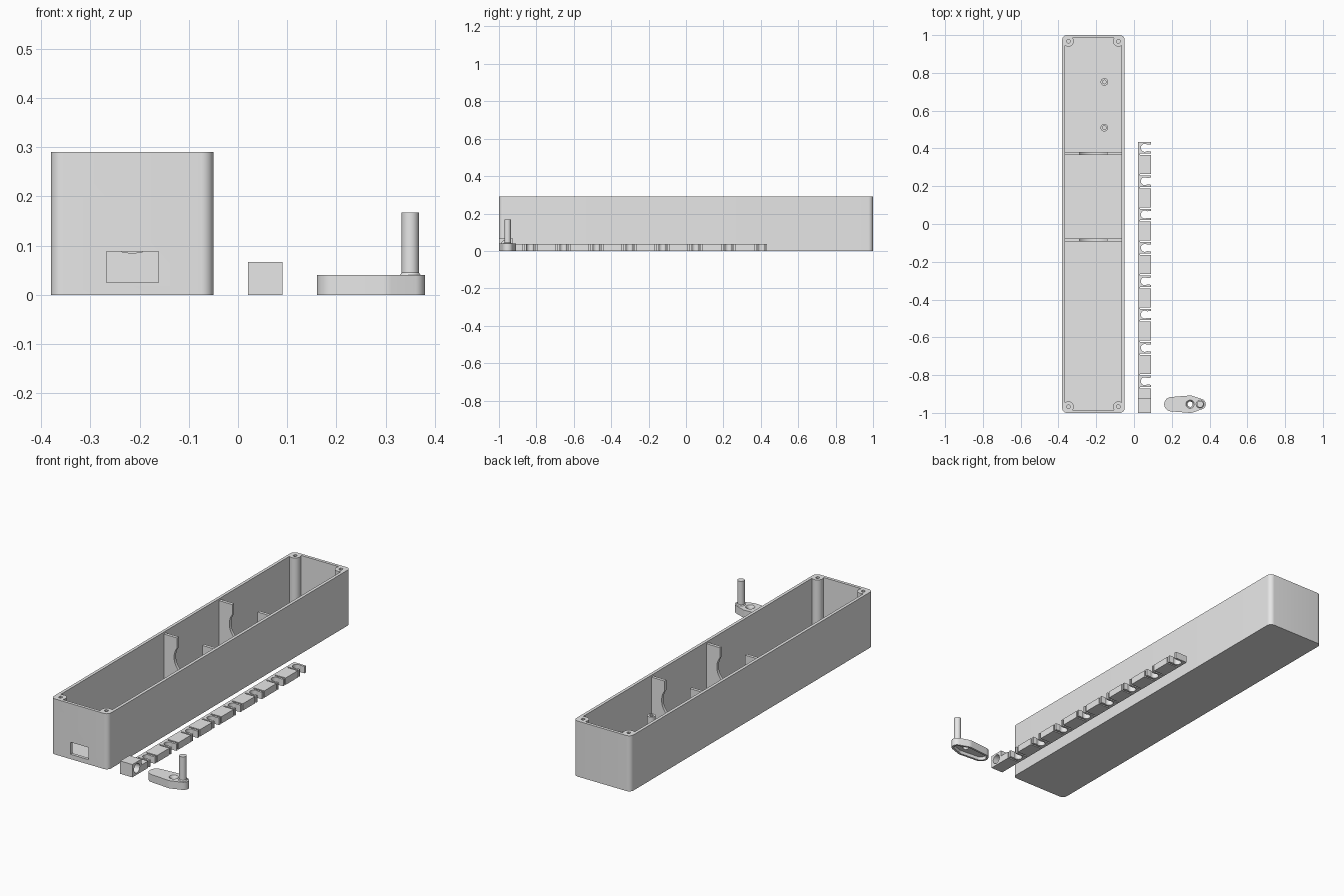
import bpy, bmesh, math

if "Cube" in bpy.data.objects:
    bpy.data.objects.remove(bpy.data.objects["Cube"])

GREY = bpy.data.materials.new("plain_grey")
GREY.diffuse_color = (0.8, 0.8, 0.8, 1)
GREY.use_nodes = True
GREY.node_tree.nodes["Principled BSDF"].inputs["Base Color"].default_value = GREY.diffuse_color


def prism(name, pts, z0, z1, axis="z", top_pts=None):
    """Extrude a closed outline; axis 'y' maps (u,v)->(x,z), axis 'x' maps to (y,z)."""
    def place(u, v, w):
        return {"z": (u, v, w), "y": (u, w, v), "x": (w, u, v)}[axis]
    bm = bmesh.new()
    lo = [bm.verts.new(place(u, v, z0)) for u, v in pts]
    hi = [bm.verts.new(place(u, v, z1)) for u, v in (top_pts or pts)]
    bm.faces.new(lo)
    bm.faces.new(hi)
    n = len(pts)
    for i in range(n):
        bm.faces.new((lo[i], lo[(i + 1) % n], hi[(i + 1) % n], hi[i]))
    bmesh.ops.recalc_face_normals(bm, faces=bm.faces)
    me = bpy.data.meshes.new(name)
    bm.to_mesh(me)
    bm.free()
    me.materials.append(GREY)
    ob = bpy.data.objects.new(name, me)
    bpy.context.collection.objects.link(ob)
    return ob


def arc(cx, cy, r, a0, a1, n):
    return [(cx + r * math.cos(math.radians(a0 + (a1 - a0) * i / n)),
             cy + r * math.sin(math.radians(a0 + (a1 - a0) * i / n))) for i in range(n + 1)]


def circle(cx, cy, r, n=32):
    return arc(cx, cy, r, 0, 360, n)[:-1]


def rect(x0, y0, x1, y1):
    return [(x0, y0), (x1, y0), (x1, y1), (x0, y1)]


def round_rect(x0, y0, x1, y1, r, n=8):
    return (arc(x1 - r, y0 + r, r, -90, 0, n) + arc(x1 - r, y1 - r, r, 0, 90, n)
            + arc(x0 + r, y1 - r, r, 90, 180, n) + arc(x0 + r, y0 + r, r, 180, 270, n))


def boolean(ob, cutters, op="DIFFERENCE"):
    bpy.context.view_layer.objects.active = ob
    for c in cutters:
        m = ob.modifiers.new("cut", "BOOLEAN")
        m.object, m.operation, m.solver = c, op, "EXACT"
        bpy.ops.object.modifier_apply(modifier=m.name)
        bpy.data.objects.remove(c)
    return ob


# Open box with corner screw posts and a front window
X0, X1, H, WALL, FLOOR = -0.38, -0.05, 0.29, 0.016, 0.016
corners = [(x, y) for x in (-0.347, -0.083) for y in (-0.967, 0.967)]
case = prism("case", round_rect(X0, -1, X1, 1, 0.025), 0, H)
cavity = prism("cavity", round_rect(X0 + WALL, -1 + WALL, X1 - WALL, 1 - WALL, 0.01, 4), FLOOR, H + 0.1)
boolean(cavity, [prism("post", circle(x, y, 0.028), -0.1, H + 0.2) for x, y in corners])
boolean(case, [cavity])
boolean(case, [prism("screw_hole", circle(x, y, 0.01, 8), H - 0.1, H + 0.1) for x, y in corners])
boolean(case, [prism("window", rect(-0.267, 0.025, -0.162, 0.088), -1.1, -0.97, "y")])

# Dividers with a keyhole-shaped cradle
CX, CZ, R, HALF, TOP = -0.215, 0.175, 0.09, 0.073, 0.28
a = math.degrees(math.acos(HALF / R))
cradle = ([(X0 + WALL - 0.005, FLOOR - 0.005), (X1 - WALL + 0.005, FLOOR - 0.005),
           (X1 - WALL + 0.005, TOP), (CX + HALF, TOP)]
          + arc(CX, CZ, R, a, -180 - a, 32)
          + [(CX - HALF, TOP), (X0 + WALL - 0.005, TOP)])
for name, y in (("front_divider", -0.084), ("back_divider", 0.372)):
    prism(name, cradle, y - 0.008, y + 0.008, "y")

# Standoffs on the floor
for name, y in (("front_standoff", 0.51), ("back_standoff", 0.752)):
    ob = prism(name, circle(-0.157, y, 0.02, 24), FLOOR - 0.005, 0.155)
    boolean(ob, [prism("hole", circle(-0.157, y, 0.01, 8), 0.06, 0.3)])

# Clip strip: blocks, slits and spring fingers around round slots
SX0, SX1, IN = 0.02, 0.09, 0.031
outline = [(SX0, -0.93), (SX1, -0.93)]
for i in range(7, -1, -1):
    c = 0.403 - 0.1765 * i
    half = [(SX1, -0.038), (IN, -0.038), (IN, -0.030), (SX1, -0.030), (SX1, -0.019)]
    outline += [(x, c + y) for x, y in half]
    outline += arc(0.057, c, 0.021, -55, -305, 16)
    if i:
        outline += [(x, c - y) for x, y in reversed(half)]
    else:
        outline += [(SX1, c + 0.019), (SX1, c + 0.030), (SX0, c + 0.030)]
prism("clip_strip", outline, 0, 0.036)

# End block with a cross hole
block = prism("strip_end_block", rect(-1, 0, -0.925, 0.067), SX0, SX1, "x")
boolean(block, [prism("hole", circle(-0.9625, 0.034, 0.024), SX0 - 0.1, SX1 + 0.1, "x")])


# Crank arm: outline wrapped round three circles
CY = -0.954


def arm_outline(inset):
    rings = [(0.198, 0.038), (0.297, 0.046), (0.352, 0.028)]
    tan = [math.degrees(math.acos((r0 - r1) / (x1 - x0)))
           for (x0, r0), (x1, r1) in zip(rings, rings[1:])]
    upper = []
    for (x, r), (s, e), n in zip(rings, ((180, tan[0]), (tan[0], tan[1]), (tan[1], 0)), (16, 8, 10)):
        upper += arc(x, 0, r - inset, s, e, n)
    return ([(x, CY + y) for x, y in upper]
            + [(x, CY - y) for x, y in reversed(upper[1:-1])])


arm = prism("crank_arm", arm_outline(0), 0, 0.04)
boolean(arm, [prism("recess", arm_outline(0.011), -0.1, 0.018),
              prism("countersink", circle(0.297, CY, 0.014), 0.026, 0.045,
                    top_pts=circle(0.297, CY, 0.025)),
              prism("through", circle(0.297, CY, 0.014), -0.1, 0.03)])

# Crank handle with a flared foot
prism("crank_handle", circle(0.35, CY, 0.0175), 0.03, 0.167)
prism("handle_foot", circle(0.35, CY, 0.022), 0.039, 0.045, top_pts=circle(0.35, CY, 0.0176))

# Smooth curved walls, keep edges sharp
for ob in bpy.context.scene.objects:
    bpy.ops.object.select_all(action="DESELECT")
    ob.select_set(True)
    bpy.context.view_layer.objects.active = ob
    bpy.ops.object.shade_smooth_by_angle(angle=math.radians(30))
